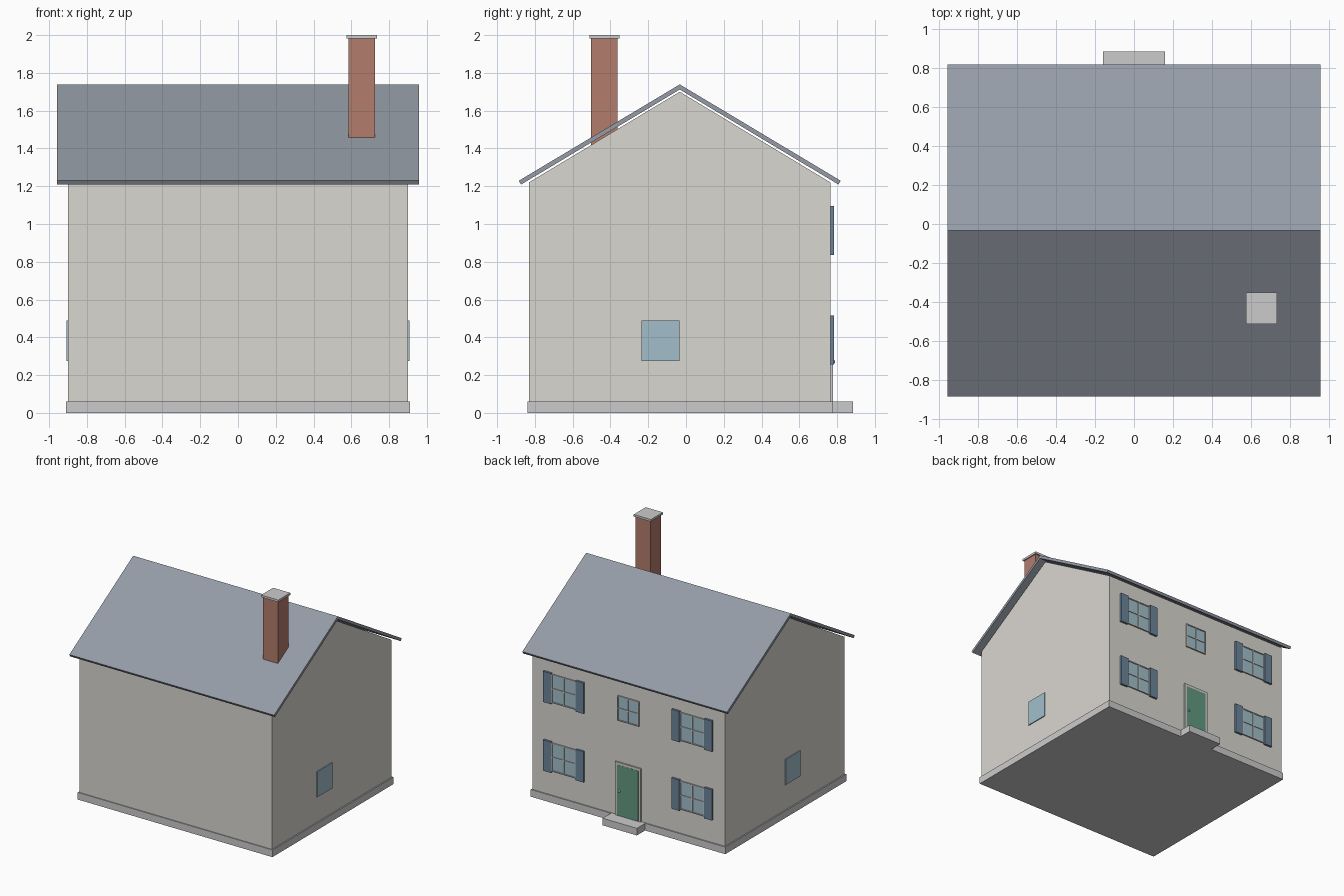
import bpy

if "Cube" in bpy.data.objects:
    bpy.data.objects.remove(bpy.data.objects["Cube"])


def material(name, rgb):
    m = bpy.data.materials.new(name)
    m.diffuse_color = (*rgb, 1)
    m.use_nodes = True
    m.node_tree.nodes["Principled BSDF"].inputs["Base Color"].default_value = m.diffuse_color
    return m


WALL = material("plaster", (0.70, 0.68, 0.63))
SLATE = material("slate", (0.30, 0.33, 0.38))
BRICK = material("brick", (0.45, 0.20, 0.15))
GLASS = material("glass", (0.36, 0.52, 0.60))
BLUE = material("shutter_blue", (0.15, 0.23, 0.32))
GREEN = material("door_green", (0.12, 0.32, 0.22))


def mesh_object(name, verts, faces, mat=None):
    me = bpy.data.meshes.new(name)
    me.from_pydata(verts, [], faces)
    me.update()
    ob = bpy.data.objects.new(name, me)
    bpy.context.collection.objects.link(ob)
    if mat:
        me.materials.append(mat)
    return ob


def prism(name, profile, half, mat=None, caps=None):
    """Extrude a counter-clockwise (y, z) profile from -half to +half in x."""
    n = len(profile)
    verts = [(x, y, z) for x in (-half, half) for y, z in profile]
    caps = caps or [tuple(range(n))]
    faces = [tuple(reversed(c)) for c in caps]
    faces += [tuple(i + n for i in c) for c in caps]
    faces += [(i, (i + 1) % n, (i + 1) % n + n, i + n) for i in range(n)]
    return mesh_object(name, verts, faces, mat)


def box(name, x, y, z, mat=None):
    verts = [(a, b, c) for a in x for b in y for c in z]
    faces = [(0, 1, 3, 2), (4, 6, 7, 5), (0, 4, 5, 1),
             (2, 3, 7, 6), (0, 2, 6, 4), (1, 5, 7, 3)]
    return mesh_object(name, verts, faces, mat)


RIDGE = -0.033   # y of the ridge line
FACE = 0.765     # y of the windowed wall

# Plinth, doorstep and gabled walls
box("plinth", (-0.91, 0.91), (-0.84, 0.775), (0, 0.06))
box("doorstep", (-0.16, 0.16), (0.775, 0.885), (0, 0.06))
prism("walls", [(-0.832, 0.06), (FACE, 0.06), (FACE, 1.22),
                (RIDGE, 1.70), (-0.832, 1.22)], 0.90, WALL)

# Roof: two slabs mitred at the ridge, square-cut eaves
prism("roof", [(RIDGE - 0.852, 1.229), (RIDGE - 0.84, 1.209), (RIDGE, 1.712),
               (RIDGE + 0.84, 1.209), (RIDGE + 0.852, 1.229), (RIDGE, 1.739)],
      0.957, SLATE, caps=[(0, 1, 2, 5), (2, 3, 4, 5)])

# Chimney
box("chimney", (0.585, 0.725), (-0.503, -0.363), (1.40, 1.985), BRICK)
box("chimney_cap", (0.575, 0.735), (-0.512, -0.352), (1.982, 2.0))

# Plain gable windows
for side, name in ((-1, "left"), (1, "right")):
    xs = sorted((side * 0.89, side * 0.908))
    box(name + "_gable_window", xs, (-0.235, -0.035), (0.275, 0.49), GLASS)


def window(name, cx, cz, w, h, shutters):
    hw, hh, t = w / 2, h / 2, 0.008
    box(name + "_glass", (cx - hw, cx + hw), (FACE - 0.01, FACE + 0.006),
        (cz - hh, cz + hh), GLASS)
    depth = (FACE - 0.01, FACE + 0.012)
    for i in (-1, 0, 1):
        bx, bz = cx + i * (hw - t / 2), cz + i * (hh - t / 2)
        box(name + "_upright", (bx - t / 2, bx + t / 2), depth,
            (cz - hh, cz + hh))
        box(name + "_crossbar", (cx - hw, cx + hw), depth,
            (bz - t / 2, bz + t / 2))
    if shutters:
        for s in (-1, 1):
            xs = sorted((cx + s * hw, cx + s * (hw + 0.073)))
            box(name + "_shutter", xs, (FACE - 0.01, FACE + 0.018),
                (cz - 0.13, cz + 0.13), BLUE)


# Shuttered windows on both floors, small window above the door
for cx in (-0.6, 0.6):
    for cz in (0.385, 0.965):
        window("window", cx, cz, 0.232, 0.24, True)
window("small_window", 0, 0.965, 0.2, 0.21, False)

# Door with surround and knob
for s in (-1, 1):
    box("door_jamb", sorted((s * 0.098, s * 0.12)), (FACE - 0.01, FACE + 0.012),
        (0.06, 0.51))
box("door_lintel", (-0.12, 0.12), (FACE - 0.01, FACE + 0.012), (0.488, 0.51))
box("door", (-0.098, 0.098), (FACE - 0.01, FACE + 0.013), (0.06, 0.488), GREEN)
bpy.ops.mesh.primitive_uv_sphere_add(segments=12, ring_count=6, radius=0.01,
                                     location=(0.078, FACE + 0.015, 0.27))
bpy.context.object.name = "door_knob"
